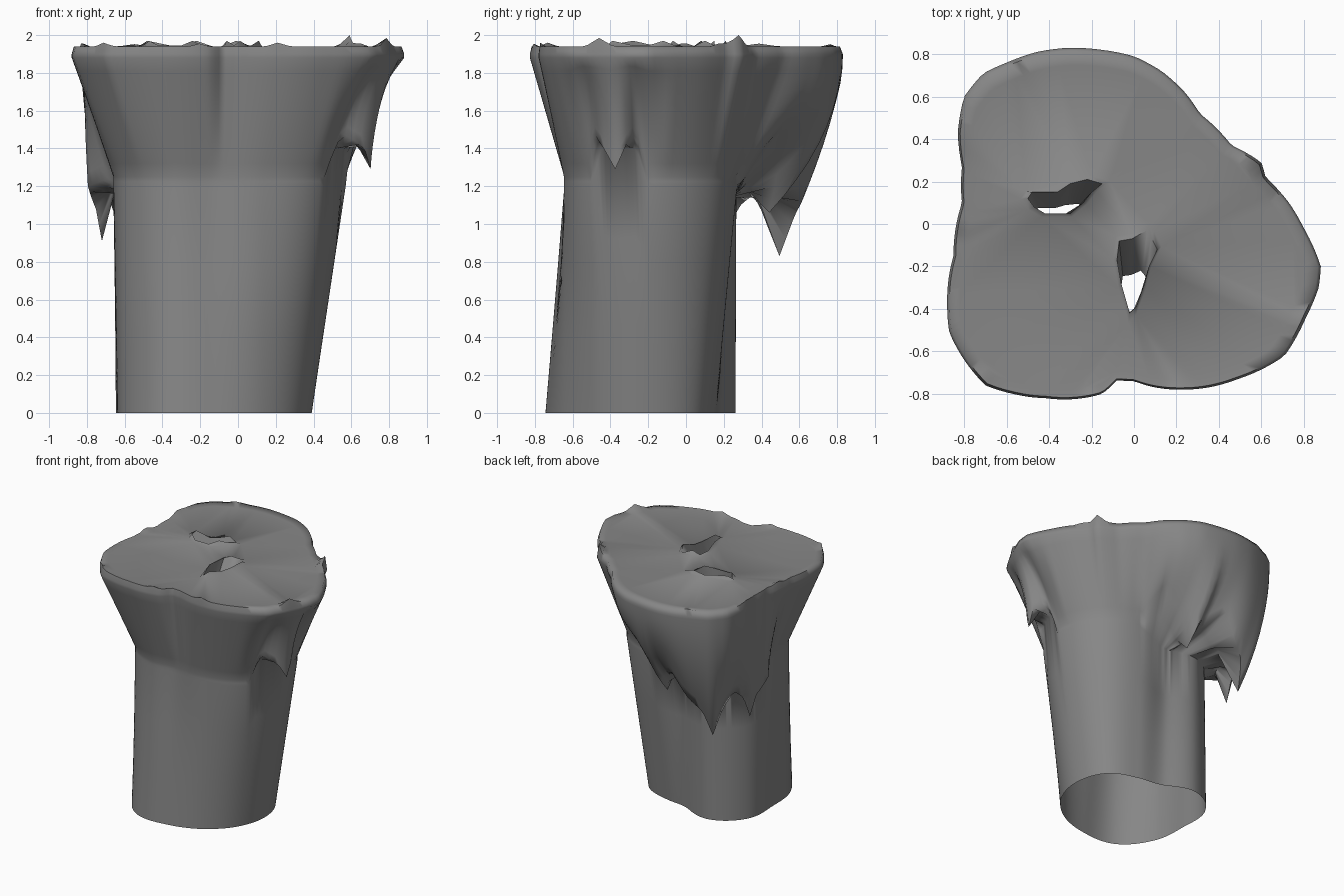
import bpy, bmesh, math
from math import cos, sin, radians, degrees, atan2, hypot

if "Cube" in bpy.data.objects:
    bpy.data.objects.remove(bpy.data.objects["Cube"])

CX, CY = -0.12, -0.20      # axis of the column
N = 180                    # columns around


def lerp_table(tab, x):
    """Piecewise linear lookup, periodic over 360 degrees."""
    tab = sorted(tab)
    x %= 360
    tab = [(tab[-1][0] - 360, tab[-1][1])] + tab + [(tab[0][0] + 360, tab[0][1])]
    for (a, u), (b, v) in zip(tab, tab[1:]):
        if x <= b:
            return u + (v - u) * (x - a) / max(b - a, 1e-6)
    return tab[-1][1]


def smooth_knots(k, ang):
    """Periodic Catmull-Rom through evenly spaced radii."""
    n = len(k)
    f = (ang % 360) / 360 * n
    i = int(f)
    t = f - i
    p0, p1, p2, p3 = (k[(i + j) % n] for j in (-1, 0, 1, 2))
    return 0.5 * (2 * p1 + (p2 - p0) * t + (2 * p0 - 5 * p1 + 4 * p2 - p3) * t * t
                  + (3 * p1 - p0 - 3 * p2 + p3) * t ** 3)


# outline of the flared top
TOP = [(-.88, -.38), (-.87, -.51), (-.80, -.64), (-.70, -.76), (-.57, -.80), (-.42, -.82),
       (-.15, -.80), (-.08, -.735), (0, -.74), (.23, -.78), (.49, -.73), (.71, -.62),
       (.81, -.44), (.87, -.3), (.88, -.2), (.8, -.02), (.73, .1), (.62, .22), (.60, .29),
       (.46, .37), (.31, .52), (.24, .62), (.13, .72), (0, .79), (-.15, .82), (-.31, .83),
       (-.46, .81), (-.6, .76), (-.71, .71), (-.8, .6), (-.83, .43), (-.81, .27),
       (-.81, .1), (-.85, -.15)]
RIM = [(degrees(atan2(y - CY, x - CX)) % 360, hypot(x - CX, y - CY)) for x, y in TOP]

# column radii every 30 degrees, from east counter-clockwise
BASE = [.51, .49, .40, .38, .53, .57, .52, .56, .59, .53, .51, .51]
NECK = [.69, .65, .54, .43, .53, .56, .54, .55, .50, .43, .51, .64]

# lower edge of the flare with its hanging drips: angle, height, overhang past the column
HEM = [(60, 1.25, 0), (72, 1.45, .20), (84, 1.32, .25), (88, 1.2, .24),
       (92, 1.06, .21), (96, 1.22, .26), (104, 1.34, .42), (111, 1.17, .39), (114, 1.12, .38),
       (119, 1.05, .36), (124, .83, .30), (129, 1.05, .30), (135, 1.17, .26),
       (141, 1.09, .20), (146, .91, .165), (150, 1.08, .17), (158, 1.2, .17), (168, 1.25, 0),
       (332, 1.25, 0), (337, 1.48, .07), (343, 1.41, .15), (348, 1.29, .16),
       (352, 1.42, .15), (355, 1.50, .07), (360, 1.25, 0)]
HEM_Z = [(a % 360, z) for a, z, o in HEM]
HEM_O = [(a % 360, o) for a, z, o in HEM]
# bulge of the flare (+ convex, - concave), height where the underside meets the column
BULGE = [(0, -.6), (8, 0), (55, 0), (75, 1), (155, 1), (175, 0), (325, 0), (340, -.8)]
UNDER = [(0, 1.2), (60, 1.2), (80, 1.14), (150, 1.14), (168, 1.2),
         (332, 1.2), (338, 1.40), (355, 1.40)]
# small peaks along the rim
PEAKS = [(34, .06), (344, .045), (27, .02), (165, .02), (140, .015), (222, .02),
         (262, .015), (300, .02), (114, .012)]


def side_column(a):
    """Points from the rim down to the ground at one angle."""
    rt, rn, rb = lerp_table(RIM, a), smooth_knots(NECK, a), smooth_knots(BASE, a)
    hem, off = lerp_table(HEM_Z, a), lerp_table(HEM_O, a)
    w, zu = lerp_table(BULGE, a), lerp_table(UNDER, a)
    zu = zu if off > .08 else min(zu, hem - .05)
    peak = sum(h * max(0, 1 - abs((a - p + 180) % 360 - 180) / 5) for p, h in PEAKS)
    prof = [(rt * .92, 1.935), (rt * .985, 1.94 + peak), (rt, 1.90)]
    for i in range(10):
        t = 1 - i / 9
        s = t + w * t * (1 - t)
        prof.append((rn + off + (rt - rn - off) * s, hem + (1.88 - hem) * t))
    # back of the drips, then the column
    back = (hem + zu) / 2 if hem > zu else zu + .03
    prof.append((rn + off * .5, back))
    for f in (1, .66, .33, 0):
        z = zu * f
        prof.append((rb + (rn - rb) * min(1, z / 1.2), z))
    return [(CX + r * cos(radians(a)), CY + r * sin(radians(a)), z) for r, z in prof]


def skin(bm, rings):
    """Quads between successive closed rings."""
    for A, B in zip(rings, rings[1:]):
        n = len(A)
        for i in range(n):
            j = (i + 1) % n
            bm.faces.new((A[i], B[i], B[j], A[j]))


def loop_edges(bm, ring):
    out = []
    for i in range(len(ring)):
        p, q = ring[i], ring[(i + 1) % len(ring)]
        out.append(bm.edges.get((p, q)) or bm.edges.new((p, q)))
    return out


# openings in the top, each narrowing towards its own pivot
HOLES = [([(-.5, .12), (-.48, .15), (-.36, .15), (-.3, .19), (-.22, .21), (-.15, .19),
           (-.2, .15), (-.24, .10), (-.3, .05), (-.42, .05), (-.47, .08)], (-.38, .045), .68, .3),
         ([(-.02, -.42), (-.06, -.28), (-.08, -.17), (-.07, -.08), (-.01, -.07), (.06, -.03),
           (.08, -.06), (.11, -.12), (.07, -.2), (.05, -.28), (.01, -.39)], (-.02, -.41), .65, .5)]

bm = bmesh.new()

# outer wall: flare, overhang, drips and column, open at the bottom
cols = [side_column(i * 360 / N) for i in range(N)]
rings = [[bm.verts.new(c[k]) for c in cols] for k in range(len(cols[0]))]
skin(bm, rings)

# flat top with raised lips and sloping walls around the openings
fill = loop_edges(bm, rings[0])
for pts, (px, py), sx, sy in HOLES:
    mx = sum(p[0] for p in pts) / len(pts)
    my = sum(p[1] for p in pts) / len(pts)
    outer = [bm.verts.new((mx + (x - mx) * 1.2, my + (y - my) * 1.2, 1.935)) for x, y in pts]
    lip = [bm.verts.new((x, y, 1.945 + .025 * (i % 3 == 1))) for i, (x, y) in enumerate(pts)]
    low = [bm.verts.new((px + (x - px) * sx, py + (y - py) * sy, 1.74)) for x, y in pts]
    skin(bm, [outer, lip, low])
    fill += loop_edges(bm, outer)
bmesh.ops.triangle_fill(bm, use_beauty=True, use_dissolve=False, edges=fill, normal=(0, 0, 1))
bmesh.ops.recalc_face_normals(bm, faces=bm.faces)

mesh = bpy.data.meshes.new("rock_pillar")
bm.to_mesh(mesh)
bm.free()
pillar = bpy.data.objects.new("rock_pillar", mesh)
bpy.context.collection.objects.link(pillar)

# dark grey stone
stone = bpy.data.materials.new("stone")
stone.diffuse_color = (.24, .24, .24, 1)
stone.use_nodes = True
stone.node_tree.nodes["Principled BSDF"].inputs["Base Color"].default_value = stone.diffuse_color
mesh.materials.append(stone)

bpy.context.view_layer.objects.active = pillar
pillar.select_set(True)
bpy.ops.object.shade_smooth_by_angle(angle=radians(80))
